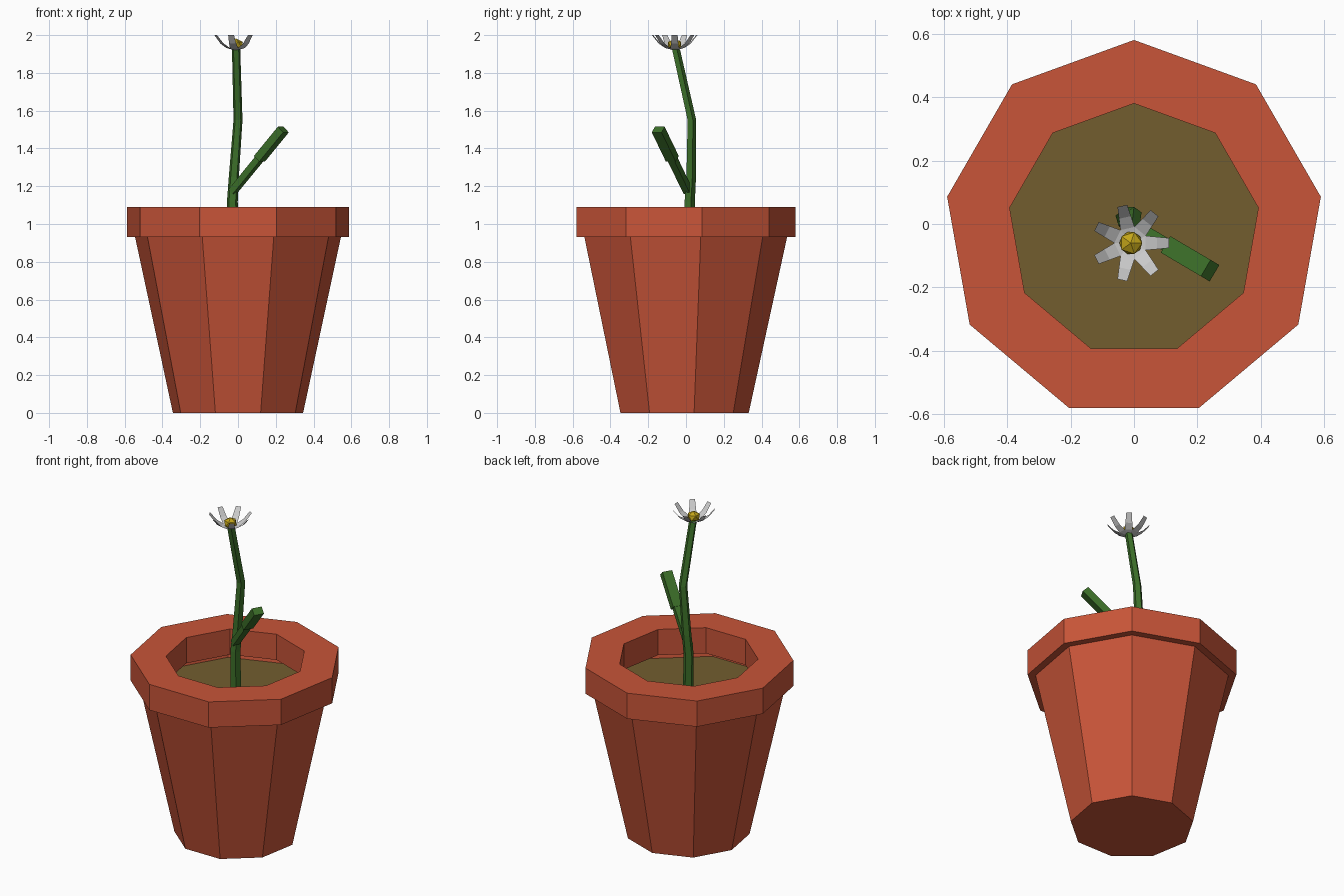
import bpy, bmesh, math
from mathutils import Vector, Matrix

if "Cube" in bpy.data.objects:
    bpy.data.objects.remove(bpy.data.objects["Cube"])

CY = -0.018  # pot axis in y


def material(name, rgb):
    m = bpy.data.materials.new(name)
    m.diffuse_color = (*rgb, 1)
    m.use_nodes = True
    m.node_tree.nodes["Principled BSDF"].inputs["Base Color"].default_value = m.diffuse_color
    return m


clay = material("clay", (0.58, 0.09, 0.04))
earth = material("earth", (0.17, 0.11, 0.028))
green = material("green", (0.045, 0.16, 0.022))
white = material("white", (0.75, 0.75, 0.76))
yellow = material("yellow", (0.55, 0.38, 0.01))


def finish(bm, name, mat, fix=True):
    if fix:
        bmesh.ops.recalc_face_normals(bm, faces=bm.faces)
    me = bpy.data.meshes.new(name)
    bm.to_mesh(me)
    bm.free()
    me.materials.append(mat)
    ob = bpy.data.objects.new(name, me)
    bpy.context.collection.objects.link(ob)
    return ob


def loft(name, rings, mat, cap_start=True, cap_end=True, loop=False):
    bm = bmesh.new()
    vs = [[bm.verts.new(p) for p in r] for r in rings]
    n = len(vs[0])
    pairs = list(zip(vs, vs[1:])) + ([(vs[-1], vs[0])] if loop else [])
    for a, b in pairs:
        for i in range(n):
            j = (i + 1) % n
            bm.faces.new((a[i], a[j], b[j], b[i]))
    if cap_start:
        bm.faces.new(vs[0][::-1])
    if cap_end:
        bm.faces.new(vs[-1])
    return finish(bm, name, mat)


def ring(r, z, n=9, x=0.0, y=CY):
    return [Vector((x + r * math.cos(math.pi / 2 + 2 * math.pi * i / n),
                    y + r * math.sin(math.pi / 2 + 2 * math.pi * i / n), z))
            for i in range(n)]


# Pot: open tapered body, heavy rim, soil disc
loft("pot_body", [ring(0.35, 0), ring(0.553, 0.93)], clay, cap_end=False)
loft("pot_rim", [ring(0.398, 0.93), ring(0.598, 0.93), ring(0.598, 1.09), ring(0.398, 1.09)],
     clay, False, False, loop=True)
bm = bmesh.new()
bm.faces.new([bm.verts.new(p) for p in ring(0.535, 0.85)])
finish(bm, "soil", earth, fix=False)

# Stem: bent five-sided tube
path = [(-0.025, 0.015, 0.84), (-0.03, 0.017, 1.12), (-0.022, 0.025, 1.25),
        (0.0, 0.029, 1.55), (-0.01, -0.055, 1.925)]
loft("stem", [ring(r, z, 5, x, y) for (x, y, z), r in
              zip(path, (0.031, 0.03, 0.028, 0.025, 0.023))], green)

# Leaf: narrow stalk stepping out to a wider blade
base, tip = Vector((-0.03, 0.012, 1.17)), Vector((0.24, -0.147, 1.5))
d = (tip - base).normalized()
side = d.cross(Vector((0, 0, 1))).normalized()
up = side.cross(d)


def section(t, w, h):
    c = base.lerp(tip, t)
    return [c + side * w * a + up * h * b for a, b in ((-1, -1), (1, -1), (1, 1), (-1, 1))]


loft("leaf", [section(0, 0.02, 0.018), section(0.53, 0.021, 0.018),
              section(0.53, 0.03, 0.022), section(1, 0.03, 0.022)], green)

# Flower head: seven upturned petals round a small cup
fx, fy = -0.01, -0.06
bm = bmesh.new()
N = 7
hub = bm.verts.new((fx, fy, 1.918))


def polar(r, a, z):
    return bm.verts.new((fx + r * math.cos(a), fy + r * math.sin(a), z))


step = 2 * math.pi / N
inner = [polar(0.052, step * (i - 0.5), 1.932) for i in range(N)]
for i in range(N):
    a, b = inner[i], inner[(i + 1) % N]
    bm.faces.new((hub, a, b))
    m1, m2 = polar(0.085, step * i - 0.23, 1.955), polar(0.085, step * i + 0.23, 1.955)
    t1, t2 = polar(0.121, step * i - 0.13, 2.0), polar(0.121, step * i + 0.13, 2.0)
    bm.faces.new((a, m1, m2, b))
    bm.faces.new((m1, t1, t2, m2))
finish(bm, "petals", white, fix=False)

bm = bmesh.new()
bmesh.ops.create_icosphere(bm, subdivisions=1, radius=0.04,
                           matrix=Matrix.Translation((fx, fy, 1.95)) @ Matrix.Diagonal((1, 1, 0.8, 1)))
finish(bm, "flower_centre", yellow)
